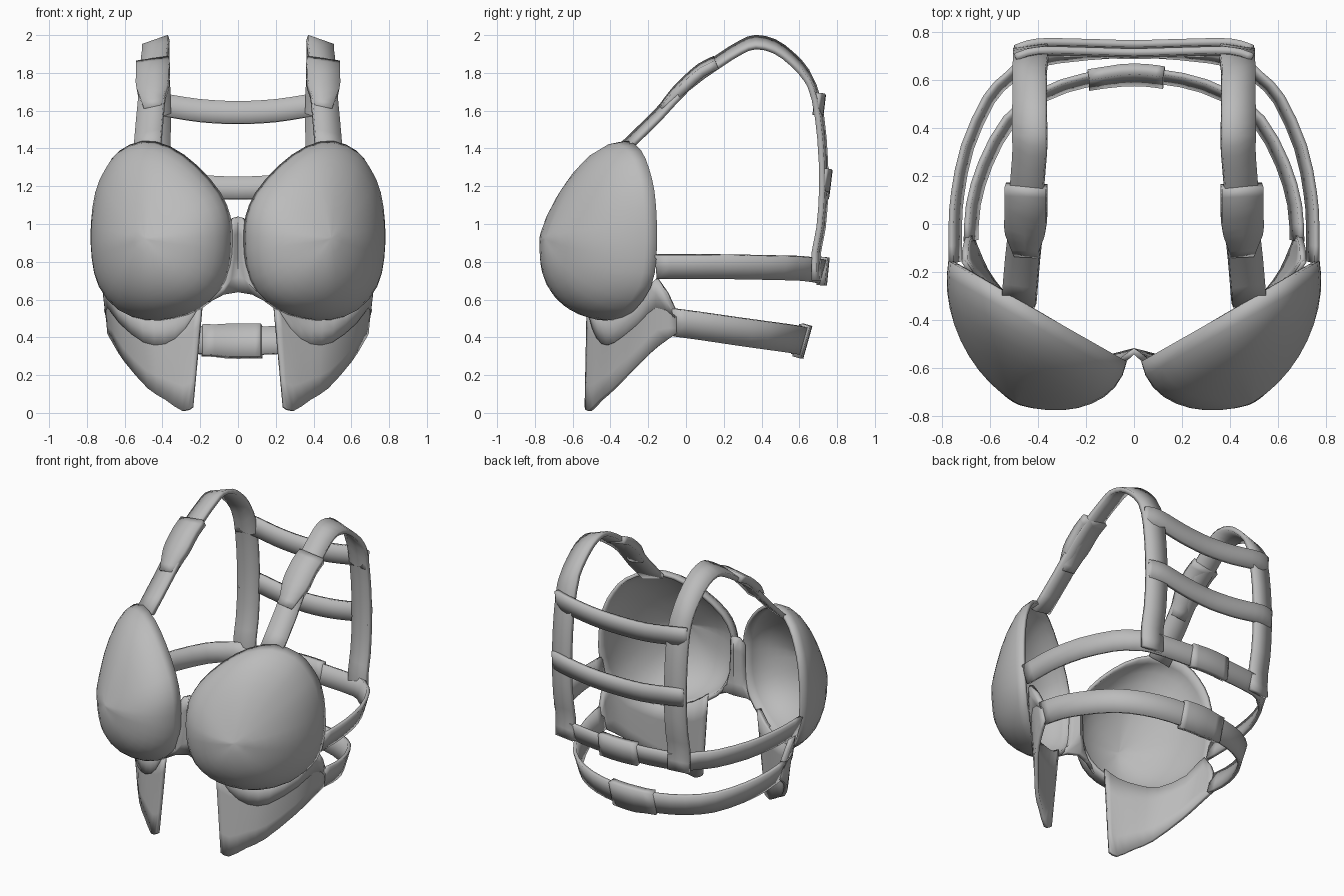
import bpy, bmesh, math
from mathutils import Vector as V

if "Cube" in bpy.data.objects:
    bpy.data.objects.remove(bpy.data.objects["Cube"])

mat = bpy.data.materials.new("grey fabric")
mat.diffuse_color = (0.5, 0.5, 0.5, 1)
mat.use_nodes = True
mat.node_tree.nodes["Principled BSDF"].inputs["Base Color"].default_value = mat.diffuse_color


def smooth_path(pts, n, closed=False):
    """Catmull-Rom interpolation through the points, n steps per segment."""
    pts = [V(p) for p in pts]
    c, out = len(pts), []
    at = (lambda i: pts[i % c]) if closed else (lambda i: pts[max(0, min(c - 1, i))])
    for i in range(c if closed else c - 1):
        a, b, d, e = at(i - 1), at(i), at(i + 1), at(i + 2)
        for k in range(n):
            t = k / n
            out.append(0.5 * (2 * b + (d - a) * t + (2 * a - 5 * b + 4 * d - e) * t * t
                              + (3 * b - a - 3 * d + e) * t ** 3))
    return out if closed else out + [pts[-1]]


def sheet(name, rows, thick, mirror=False, closed=False, cap=None, offset=0):
    """Skin a grid of point rows, then give it thickness."""
    bm = bmesh.new()
    vs = [[bm.verts.new(p) for p in r] for r in rows]
    n = len(rows[0])
    for r, s in zip(vs, vs[1:]):
        for j in range(n if closed else n - 1):
            k = (j + 1) % n
            bm.faces.new((r[j], r[k], s[k], s[j]))
    if cap is not None:
        tip = bm.verts.new(cap)
        for j in range(n):
            bm.faces.new((vs[-1][j], vs[-1][(j + 1) % n], tip))
    me = bpy.data.meshes.new(name)
    bm.to_mesh(me)
    bm.free()
    me.materials.append(mat)
    ob = bpy.data.objects.new(name, me)
    bpy.context.collection.objects.link(ob)
    s = ob.modifiers.new("thickness", "SOLIDIFY")
    s.thickness, s.offset = thick, offset
    if mirror:
        ob.modifiers.new("mirror", "MIRROR")
    bpy.ops.object.select_all(action="DESELECT")
    bpy.context.view_layer.objects.active = ob
    ob.select_set(True)
    bpy.ops.object.shade_smooth_by_angle(angle=math.radians(40))
    return ob


def strap(name, pts, across, width, thick=0.025, n=3, mirror=False):
    """Ribbon along a path; 'across' maps a path point to the width direction."""
    rows = []
    for p in smooth_path(pts, n):
        a = V(across(p)).normalized()
        w = width(p) if callable(width) else width
        rows.append([p + a * w * f for f in (-0.5, 0, 0.5)])
    return sheet(name, rows, thick, mirror)


def both_sides(pts):
    """Extend a path that ends on x = 0 to the other side."""
    return pts + [(-x, y, z) for x, y, z in pts[-2::-1]]


def flare(p):
    """Band width direction: upright, top edge leaning outwards."""
    r = V((p.x, p.y - .05, 0)).normalized() * .28
    return r.x, r.y, 1


def roll(p):
    """Shoulder strap width direction: outer edge rolled down over the shoulder."""
    if p.z > 1.75:
        return 1, 0, -.35
    return (1, .13, -.24) if p.y < .4 else (1, -.14, 0)


# Cups: domes on a slanted rim
rim_xz = [(.5, 1.43), (.62, 1.38), (.69, 1.29), (.74, 1.17), (.762, 1.0), (.757, .82), (.72, .67),
          (.62, .55), (.48, .5), (.33, .51), (.2, .56), (.1, .65), (.05, .78), (.04, .93),
          (.05, 1.04), (.1, 1.16), (.22, 1.30), (.36, 1.40)]
rim = smooth_path([(x, -.57 + (x - .04) * .575 - .05 * max(0, (.7 - z) / .2), z)
                   for x, z in rim_xz], 2, True)
centre, bulge = V((.42, -.35, .92)), V((.07, -.385, 0))
rings = []
for i in range(10):
    f = math.radians(90 * i / 10)
    rings.append([centre + (p - centre) * math.cos(f) **
                  (1 + .95 * max(0, (p.z - .92) / .5) + .4 * max(0, (.42 - p.x) / .38))
                  + bulge * math.sin(f) for p in rim])
sheet("cup", rings, 0.022, mirror=True, closed=True, cap=centre + bulge)

# Pointed panels under the cups
low = [(.24, -.525, .03), (.29, -.51, .01), (.38, -.45, .07), (.47, -.38, .13),
       (.59, -.24, .27), (.64, -.15, .35), (.68, -.05, .42)]
top = [(.19, -.515, .6), (.27, -.475, .54), (.38, -.42, .51), (.5, -.36, .51),
       (.63, -.24, .59), (.705, -.15, .71), (.69, -.05, .54)]
low_s, top_s = smooth_path(low, 2), smooth_path(top, 2)
sheet("lower_panel", [[a.lerp(b, k / 4) for k in range(5)] for a, b in zip(top_s, low_s)],
      0.025, mirror=True)

# Raised band along the seam between cup and panel
drop = smooth_path([(d, 0, 0) for d in (.04, .18, .33, .36, .36, .42, .3)], 2)
out = V((.005, -.008, 0))
sheet("seam_band", [[a.lerp(b, d.x * k / 2) + out for k in range(3)]
                    for a, b, d in zip(top_s, low_s, drop)], 0.018, mirror=True)

# Bridge between the cups
sheet("centre_bridge", [[(-w, -.57, z - .05), (-w / 2, -.55, z - .01), (0, -.53, z),
                         (w / 2, -.55, z - .01), (w, -.57, z - .05)]
                        for z, w in ((1.04, .05), (.95, .05), (.82, .055), (.72, .08), (.64, .16))],
      0.025)

# Shoulder straps: over the shoulder and down the back
strap("shoulder_strap",
      [(.48, -.33, 1.40), (.465, -.15, 1.575), (.45, 0, 1.735), (.445, .17, 1.86),
       (.435, .29, 1.935), (.435, .37, 1.963), (.435, .47, 1.94), (.435, .56, 1.875),
       (.435, .64, 1.785), (.43, .69, 1.66), (.43, .72, 1.45), (.43, .73, 1.2),
       (.43, .715, .98), (.43, .69, .85), (.43, .69, .7)],
      roll, .145, .03, 2, True)
strap("strap_slider", [(.45, -.12, 1.61), (.452, -.06, 1.685), (.452, 0, 1.745),
                       (.45, .08, 1.815), (.45, .16, 1.855)],
      lambda p: (1, .04, -.14), lambda p: .175 - max(0, -.02 - p.y) * .8, .05, 2, True)

# Cross bars on the back
for name, y, z in (("upper_cross_bar", .71, 1.59), ("lower_cross_bar", .745, 1.19)):
    strap(name, both_sides([(.495, y - .02, z + .045), (.4, y + .007, z + .04),
                            (.2, y + .005, z + .01), (0, y, z)]),
          lambda p: (0, .12, 1), .12, .03)

# Chest band and waist band
strap("chest_band",
      both_sides([(.745, -.16, .775), (.745, .0, .775), (.735, .13, .775), (.695, .32, .772),
                  (.605, .52, .768), (.52, .61, .765), (.43, .675, .757), (.2, .71, .75),
                  (0, .72, .75)]), flare, .13, .022, 2)
strap("waist_band",
      both_sides([(.68, -.07, .48), (.67, .08, .46), (.62, .25, .435), (.52, .43, .41),
                  (.375, .54, .395), (.2, .6, .385), (0, .62, .38)]), flare, .15, .022, 2)

# Back fasteners
strap("chest_fastener", [(-.14, .72, .75), (-.05, .73, .75), (.05, .73, .75), (.14, .72, .75)],
      lambda p: (0, .1, 1), .15, .045, 2)
strap("waist_fastener", [(-.19, .60, .385), (-.05, .62, .38), (.05, .62, .38), (.125, .61, .38)],
      lambda p: (0, .28, 1), lambda p: .18 if p.x > -.08 else .165, .048, 2)
